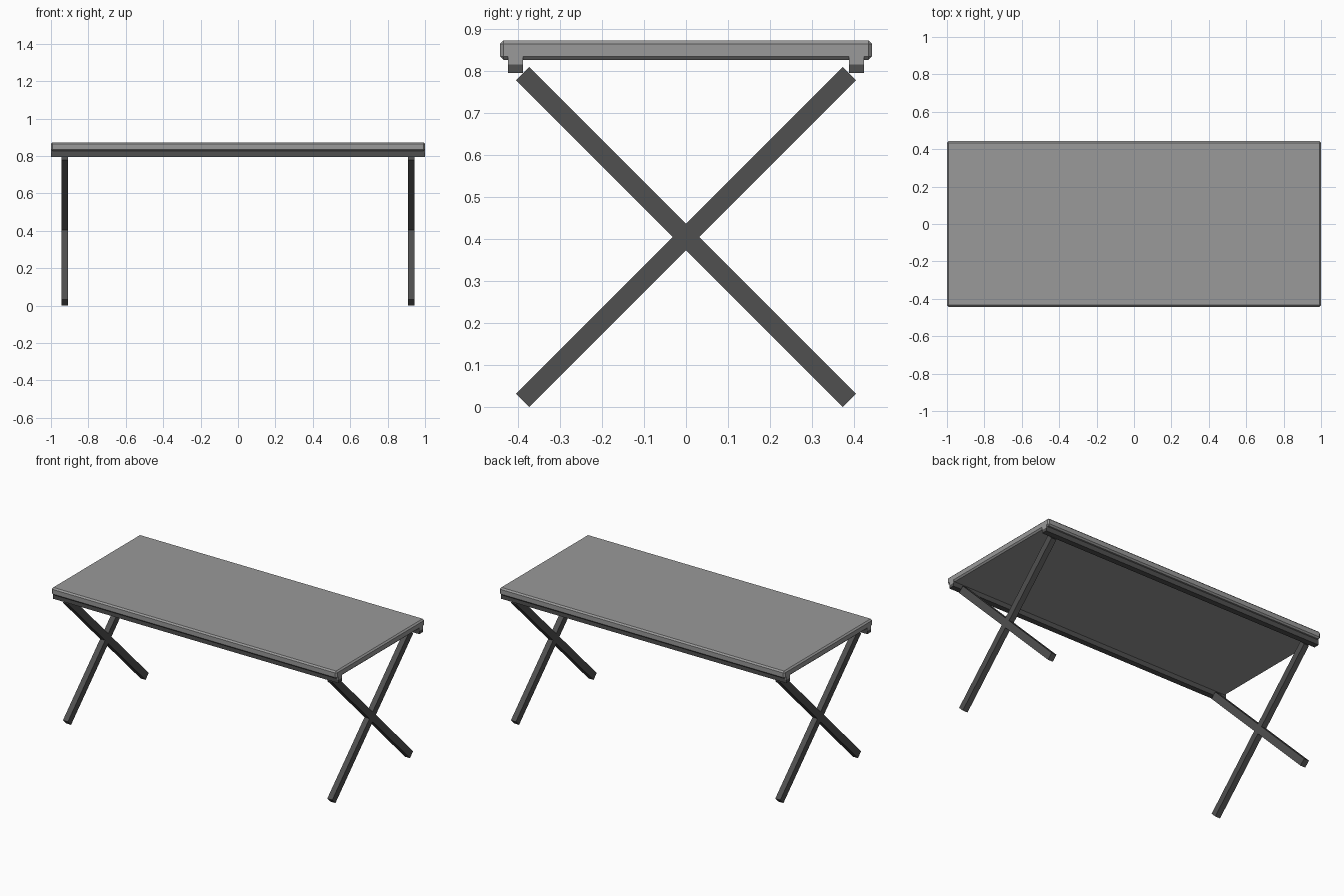
import bpy
import bmesh
from math import radians
from mathutils import Matrix

cube = bpy.data.objects.get("Cube")
if cube:
    bpy.data.objects.remove(cube, do_unlink=True)


def make_material(name, value):
    mat = bpy.data.materials.new(name)
    mat.use_nodes = True
    colour = (value, value, value, 1)
    mat.diffuse_color = colour
    mat.node_tree.nodes["Principled BSDF"].inputs["Base Color"].default_value = colour
    return mat


light_grey = make_material("light grey", 0.32)
dark_grey = make_material("dark grey", 0.08)


def make_box(name, size, location, mat, tilt=0, bevel=0):
    bm = bmesh.new()
    bmesh.ops.create_cube(bm, size=1, matrix=Matrix.Diagonal((*size, 1)))
    if bevel:
        bmesh.ops.bevel(bm, geom=bm.edges[:], offset=bevel, segments=1, affect='EDGES')
    mesh = bpy.data.meshes.new(name)
    bm.to_mesh(mesh)
    bm.free()
    mesh.materials.append(mat)
    obj = bpy.data.objects.new(name, mesh)
    obj.location = location
    obj.rotation_euler.x = tilt
    bpy.context.collection.objects.link(obj)
    return obj


# Chamfered table top
make_box("table_top", (2, 0.886, 0.047), (0, 0, 0.8495), light_grey, bevel=0.009)

# Long rails under the top, with pale plates on the upper half of each end
for side, y in (("front", -0.406), ("back", 0.406)):
    make_box(side + "_rail", (1.992, 0.036, 0.04), (0, y, 0.815), dark_grey)
    for end, x in (("right", -0.998), ("left", 0.998)):
        make_box(f"{side}_{end}_rail_cap", (0.004, 0.036, 0.02), (x, y, 0.825), light_grey)
        make_box(f"{side}_{end}_rail_foot", (0.004, 0.036, 0.02), (x, y, 0.805), dark_grey)

# Crossed legs at both ends
for end, x in (("right", -0.927), ("left", 0.927)):
    for lean, angle in (("forward", 45), ("backward", -45)):
        make_box(f"{end}_{lean}_leg", (0.035, 0.045, 1.1), (x, 0, 0.405), dark_grey,
                 tilt=radians(angle))
